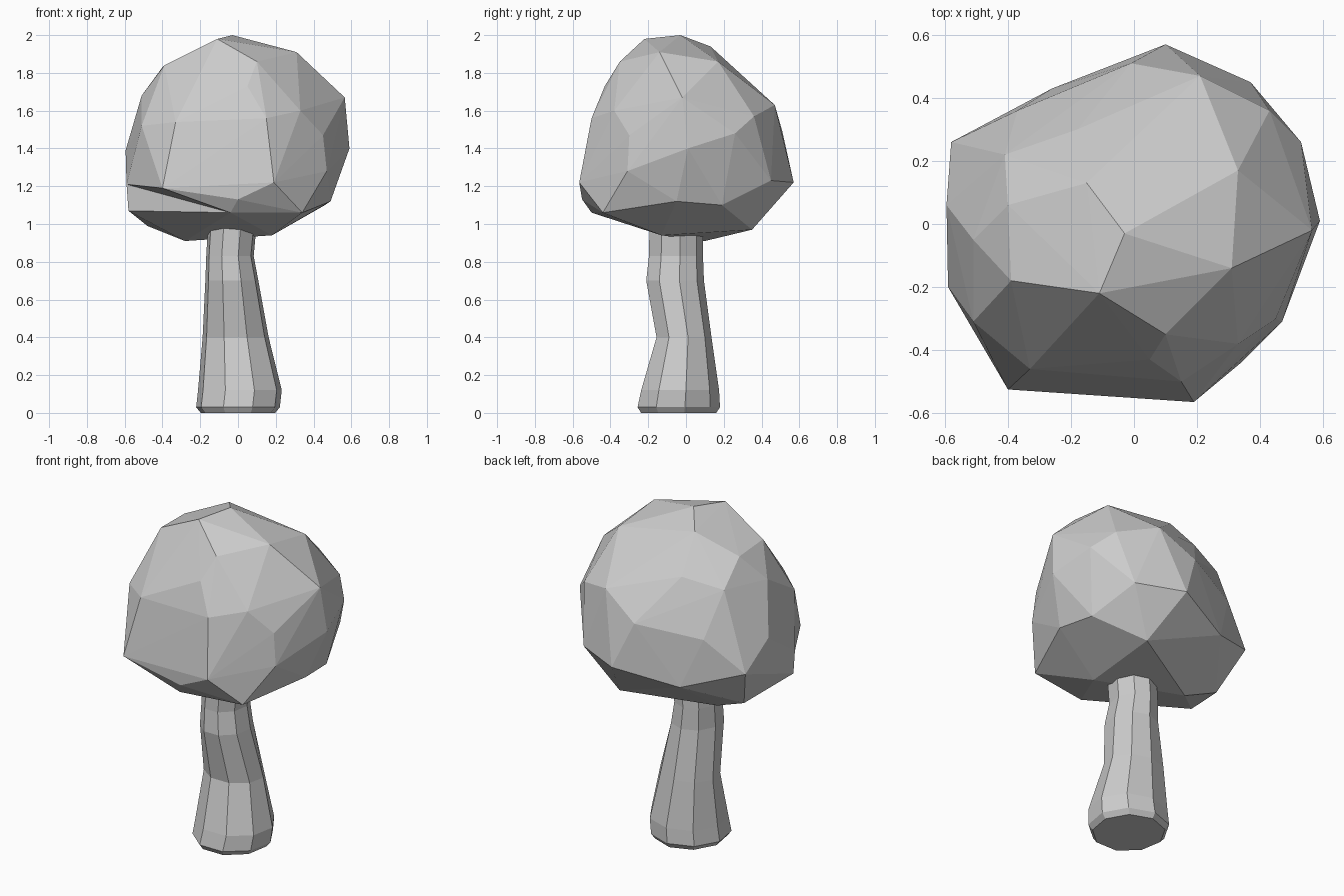
import bpy, bmesh, math
from mathutils import Vector


def finish(bm, name):
    bmesh.ops.recalc_face_normals(bm, faces=bm.faces[:])
    mesh = bpy.data.meshes.new(name)
    bm.to_mesh(mesh)
    bm.free()
    obj = bpy.data.objects.new(name, mesh)
    bpy.context.collection.objects.link(obj)
    return obj


# Trunk: nine-sided rings given as (z, x min, x max, y min, y max)
SIDES = 9
RINGS = [(0, -.20, .20, -.25, .16), (.03, -.225, .225, -.27, .18),
         (.12, -.215, .235, -.25, .175), (.40, -.19, .165, -.165, .135),
         (.70, -.175, .11, -.22, .095), (.83, -.17, .085, -.205, .09),
         (1.1, -.155, .11, -.20, .09)]
bm = bmesh.new()
loops = []
for z, x0, x1, y0, y1 in RINGS:
    ring = []
    for i in range(SIDES):
        a = math.tau * (i + .25) / SIDES
        ring.append(bm.verts.new(((x0 + x1) / 2 + (x1 - x0) / 2 * math.cos(a),
                                  (y0 + y1) / 2 + (y1 - y0) / 2 * math.sin(a), z)))
    loops.append(ring)
for lo, hi in zip(loops, loops[1:]):
    for i in range(SIDES):
        j = (i + 1) % SIDES
        bm.faces.new((lo[i], lo[j], hi[j], hi[i]))
bm.faces.new(loops[0][::-1])
bm.faces.new(loops[-1])
finish(bm, "trunk")

# Crown: faceted hull around its corner points, from top to underside
CORNERS = [
    (-.03, -.03, 2.0), (-.11, -.22, 1.98), (-.15, .13, 1.94),
    (.31, -.14, 1.91), (.33, .17, 1.86), (.10, -.35, 1.86),
    (-.39, -.18, 1.84), (-.40, .06, 1.83), (.05, -.43, 1.73),
    (-.18, .30, 1.74), (-.41, .22, 1.69), (-.51, -.05, 1.68),
    (.565, -.02, 1.67), (.21, .47, 1.63), (.33, -.38, 1.60),
    (.43, .36, 1.57), (.15, -.50, 1.56), (-.33, -.46, 1.54),
    (-.51, -.31, 1.52), (-.01, .51, 1.49), (.53, .26, 1.48),
    (.45, -.30, 1.47), (-.37, .36, 1.43), (.59, .01, 1.40),
    (-.595, .06, 1.39), (.47, -.31, 1.28), (-.58, .26, 1.24),
    (.37, .45, 1.23), (.10, .57, 1.22), (.19, -.565, 1.22),
    (-.59, -.20, 1.21), (-.40, -.525, 1.19), (0, -.55, 1.13),
    (-.26, .43, 1.14), (.49, -.05, 1.12), (.46, .19, 1.10),
    (-.58, -.20, 1.07), (.34, -.44, 1.06), (-.04, -.50, 1.06),
    (-.48, .13, .99), (.20, .35, .97), (.18, -.13, .94), (-.28, .10, .91)]
bm = bmesh.new()
for c in CORNERS:
    bm.verts.new(c)
hull = bmesh.ops.convex_hull(bm, input=bm.verts[:])
spare = {v for v in hull["geom_interior"] if isinstance(v, bmesh.types.BMVert)}
bmesh.ops.delete(bm, geom=list(spare), context='VERTS')

# Notch under the front left brow: turn one edge inward
ends = (Vector((-.40, -.525, 1.19)), Vector((-.58, -.20, 1.07)))
for e in bm.edges[:]:
    if all(any((v.co - p).length < .001 for v in e.verts) for p in ends):
        bmesh.ops.rotate_edges(bm, edges=[e])
        break
finish(bm, "crown")
